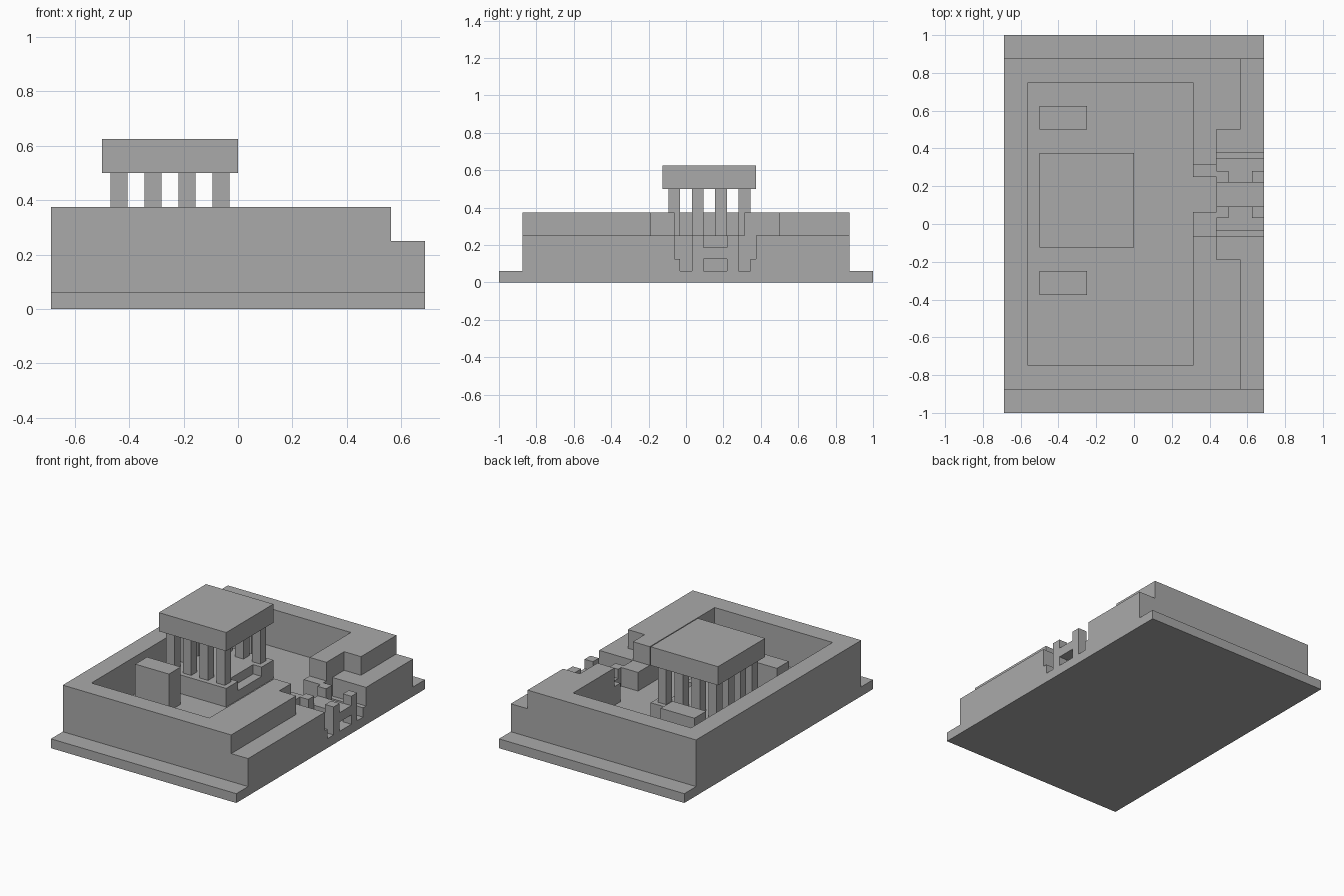
import bpy
import bmesh
from mathutils import Vector

# The whole design sits on a grid of half-units
U = 1 / 32

cube = bpy.data.objects.get("Cube")
if cube:
    bpy.data.objects.remove(cube, do_unlink=True)

stone = bpy.data.materials.new("grey_stone")
stone.use_nodes = True
GREY = (0.4, 0.4, 0.4, 1)
stone.diffuse_color = GREY
stone.node_tree.nodes["Principled BSDF"].inputs["Base Color"].default_value = GREY


def box(name, x, y, z):
    """Flat-faced block spanning the given (low, high) grid ranges."""
    lo, hi = (Vector(c) * U for c in zip(x, y, z))
    bm = bmesh.new()
    bmesh.ops.create_cube(bm, size=1)
    for v in bm.verts:
        v.co = Vector(h if c > 0 else l for c, l, h in zip(v.co, lo, hi))
    mesh = bpy.data.meshes.new(name)
    bm.to_mesh(mesh)
    bm.free()
    mesh.materials.append(stone)
    ob = bpy.data.objects.new(name, mesh)
    bpy.context.collection.objects.link(ob)
    return ob


def carve(target, *ranges):
    """Cut a box-shaped void out of the target."""
    cutter = box("cutter", *ranges)
    cutter.hide_render = True
    mod = target.modifiers.new("carve", "BOOLEAN")
    mod.operation = "DIFFERENCE"
    mod.solver = "EXACT"
    mod.object = cutter
    bpy.context.view_layer.objects.active = target
    bpy.ops.object.modifier_apply(modifier=mod.name)
    bpy.data.objects.remove(cutter, do_unlink=True)


TOP, OUT = 16, 30      # cutter limits beyond the body
MID = 4                # y of the entrance axis

# Ground slab
box("ground_slab", (-22, 22), (-32, 32), (0, 2))

# Enclosure walls with ledge, courtyard, entrance and moat carved out
walls = box("enclosure_walls", (-22, 22), (-28, 28), (2, 12))
carve(walls, (18, OUT), (-OUT, OUT), (8, TOP))               # side ledge
carve(walls, (14, OUT), (MID - 10, MID + 12), (8, TOP))      # forecourt
carve(walls, (-18, 10), (-24, 24), (4, TOP))                 # courtyard
carve(walls, (8, OUT), (MID - 6, MID + 6), (8, TOP))         # gate gap
carve(walls, (8, 16), (MID - 2, MID + 4), (4, TOP))          # passage
carve(walls, (14, OUT), (MID - 6, MID + 8), (4, TOP))        # moat
carve(walls, (14, OUT), (MID - 5, MID + 7), (1, TOP))        # moat bed

# Courtyard side blocks
box("side_block_front", (-16, -8), (-12, -8), (4, 12))
box("side_block_back", (-16, -8), (16, 20), (4, 12))

# Temple platform with an entrance step, columns and roof
platform = box("temple_platform", (-16, 0), (-4, 12), (4, 8))
carve(platform, (-2, 4), (0, 8), (6, TOP))
for i in range(4):
    for j in range(4):
        # columns line three sides, the entrance side has corners only
        if j in (0, 3) or i == 0:
            x, y = -15 + 4 * i, -3 + 4 * j
            box("temple_column", (x, x + 2), (y, y + 2), (8, 16))
box("temple_roof", (-16, 0), (-4, 12), (16, 20))

# Footbridge over the moat: deck and four corner posts
box("bridge_deck", (14, 22), (3, 7), (4, 6))
for x in (14, 20):
    for y in (1, 7):
        box("bridge_post", (x, x + 2), (y, y + 2), (2, 8))
